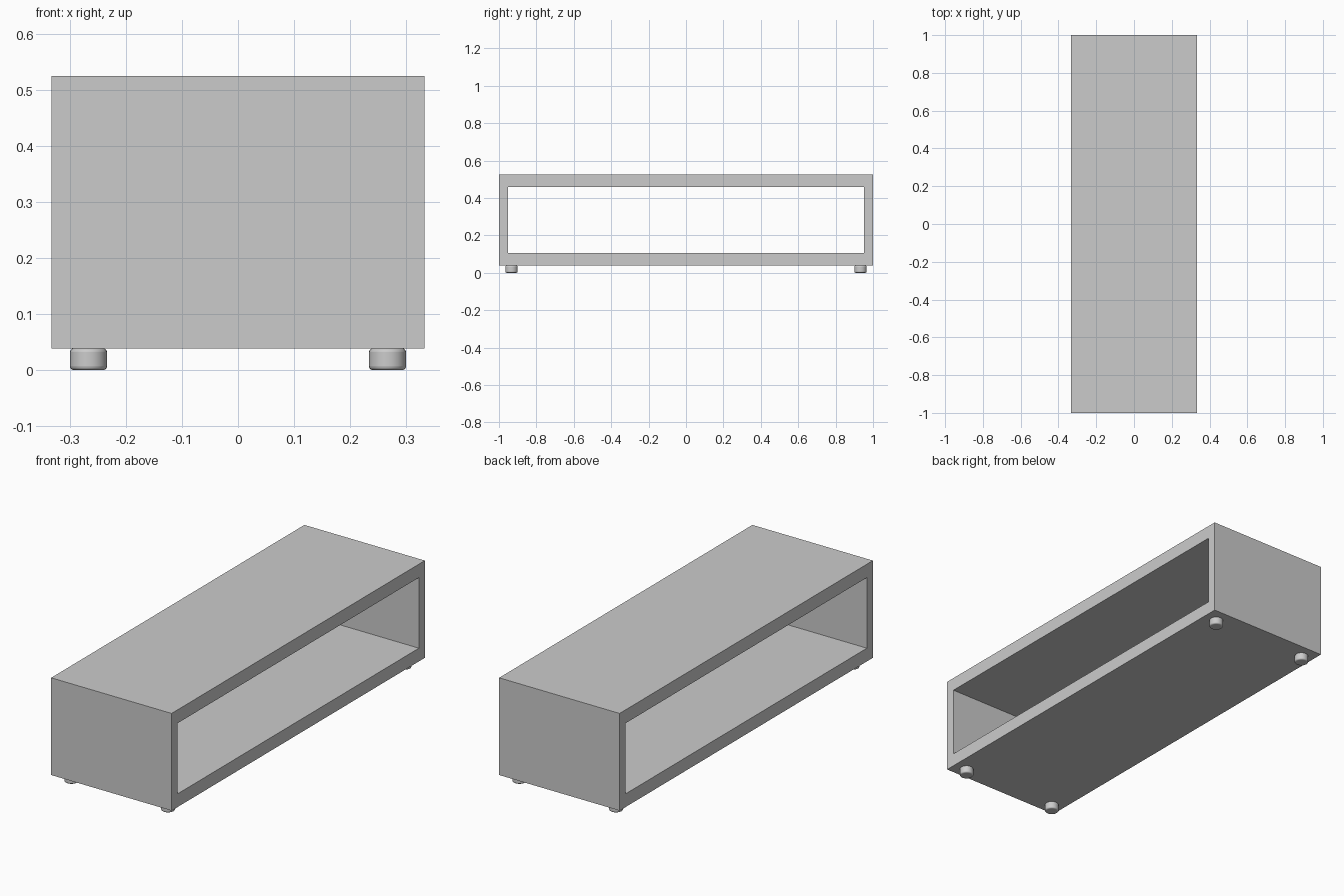
import bpy

if "Cube" in bpy.data.objects:
    bpy.data.objects.remove(bpy.data.objects["Cube"])

HALF_X, HALF_Y = 0.333, 1.0
Z0, Z1, Z2, Z3 = 0.039, 0.105, 0.458, 0.525   # slab and opening heights
SIDE = 0.047                                  # end panel thickness
FOOT_R = 0.033


def box(name, lo, hi):
    bpy.ops.mesh.primitive_cube_add(size=1, location=[(a + b) / 2 for a, b in zip(lo, hi)])
    ob = bpy.context.object
    ob.name = name
    ob.scale = [b - a for a, b in zip(lo, hi)]
    bpy.ops.object.transform_apply(location=False, rotation=False, scale=True)
    return ob


# Top and bottom slabs
box("bottom_panel", (-HALF_X, -HALF_Y, Z0), (HALF_X, HALF_Y, Z1))
box("top_panel", (-HALF_X, -HALF_Y, Z2), (HALF_X, HALF_Y, Z3))

# End panels between the slabs
box("front_end_panel", (-HALF_X, -HALF_Y, Z1), (HALF_X, -HALF_Y + SIDE, Z2))
box("back_end_panel", (-HALF_X, HALF_Y - SIDE, Z1), (HALF_X, HALF_Y, Z2))

# Four round feet with softened rims
for y_name, y in (("front", -0.933), ("back", 0.933)):
    for x_name, x in (("left", -0.267), ("right", 0.267)):
        bpy.ops.mesh.primitive_cylinder_add(vertices=32, radius=FOOT_R, depth=Z0,
                                            location=(x, y, Z0 / 2))
        foot = bpy.context.object
        foot.name = f"{y_name}_{x_name}_foot"
        bpy.ops.object.shade_smooth_by_angle()
        bevel = foot.modifiers.new("rounded_rim", 'BEVEL')
        bevel.width = 0.007
        bevel.segments = 4
        bevel.limit_method = 'ANGLE'
